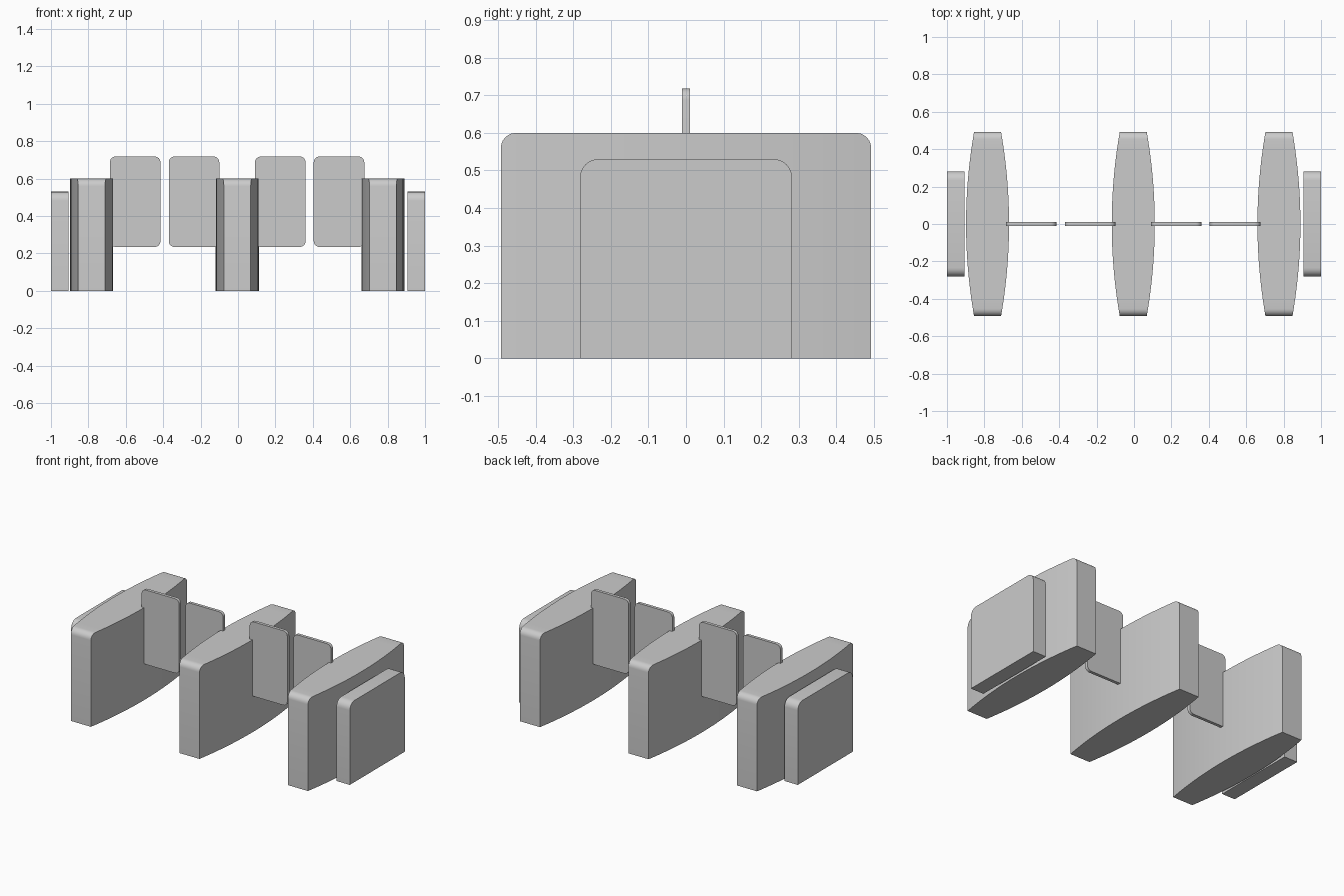
import bpy, bmesh, math

if "Cube" in bpy.data.objects:
    bpy.data.objects.remove(bpy.data.objects["Cube"])


def finish(name, bm):
    bmesh.ops.recalc_face_normals(bm, faces=bm.faces)
    me = bpy.data.meshes.new(name)
    bm.to_mesh(me)
    bm.free()
    ob = bpy.data.objects.new(name, me)
    bpy.context.collection.objects.link(ob)
    bpy.ops.object.select_all(action='DESELECT')
    ob.select_set(True)
    bpy.context.view_layer.objects.active = ob
    bpy.ops.object.shade_smooth_by_angle(angle=math.radians(30))
    return ob


def rounded_rect(u0, u1, z0, z1, r, round_bottom, n=6):
    """Outline of a rectangle with rounded top (and optionally bottom) corners."""
    pts = []
    corners = [(u1, z1, -1, -1, 0), (u0, z1, 1, -1, 90),
               (u0, z0, 1, 1, 180), (u1, z0, -1, 1, 270)]
    for u, z, su, sz, a0 in corners:
        if z == z0 and not round_bottom:
            pts.append((u, z))
            continue
        for i in range(n + 1):
            a = math.radians(a0 + 90 * i / n)
            pts.append((u + su * r + r * math.cos(a), z + sz * r + r * math.sin(a)))
    return pts


def panel(name, outline, to_a, to_b):
    """Flat panel: one outline placed at two depths and joined."""
    bm = bmesh.new()
    a = [bm.verts.new(to_a(*p)) for p in outline]
    b = [bm.verts.new(to_b(*p)) for p in outline]
    bm.faces.new(a)
    bm.faces.new(b)
    for i in range(len(a)):
        j = (i + 1) % len(a)
        bm.faces.new((a[i], a[j], b[j], b[i]))
    return finish(name, bm)


def bulged_divider(name, cx, half_len=0.493, height=0.6, end_w=0.072, mid_w=0.115, r=0.04):
    """Upright slab with bowed sides and rounded top ends, made of columns along y."""
    sag = mid_w - end_w
    big_r = (half_len ** 2 + sag ** 2) / (2 * sag)
    ends = [half_len - r + r * math.sin(math.radians(15 * i)) for i in range(7)]
    mids = [(half_len - r) * i / 8 for i in range(8)]
    half = mids + ends
    ys = [-y for y in reversed(half[1:])] + half
    bm = bmesh.new()
    rings = []
    for y in ys:
        w = mid_w - big_r + math.sqrt(big_r ** 2 - y ** 2)
        d = max(0, abs(y) - (half_len - r))
        top = height - r + math.sqrt(max(0, r * r - d * d))
        rings.append([bm.verts.new(p) for p in
                      ((cx - w, y, 0), (cx + w, y, 0), (cx + w, y, top), (cx - w, y, top))])
    for a, b in zip(rings, rings[1:]):
        for i in range(4):
            j = (i + 1) % 4
            bm.faces.new((a[i], a[j], b[j], b[i]))
    bm.faces.new(rings[0])
    bm.faces.new(rings[-1])
    return finish(name, bm)


# Three thick bowed dividers
for label, cx in (("left", -0.783), ("middle", -0.004), ("right", 0.775)):
    bulged_divider(f"{label}_divider", cx)

# Outer side slabs
side = rounded_rect(-0.282, 0.282, 0, 0.53, 0.048, False)
for label, x0, x1 in (("left", -1.0, -0.905), ("right", 0.905, 1.0)):
    panel(f"{label}_side_slab", side,
          lambda y, z: (x0, y, z), lambda y, z: (x1, y, z))

# Thin gate panels attached to the dividers
for i, x0 in enumerate((-0.685, -0.37, 0.091, 0.405)):
    panel(f"gate_panel_{i + 1}", rounded_rect(x0, x0 + 0.27, 0.235, 0.718, 0.03, True),
          lambda x, z: (x, -0.01, z), lambda x, z: (x, 0.01, z))
